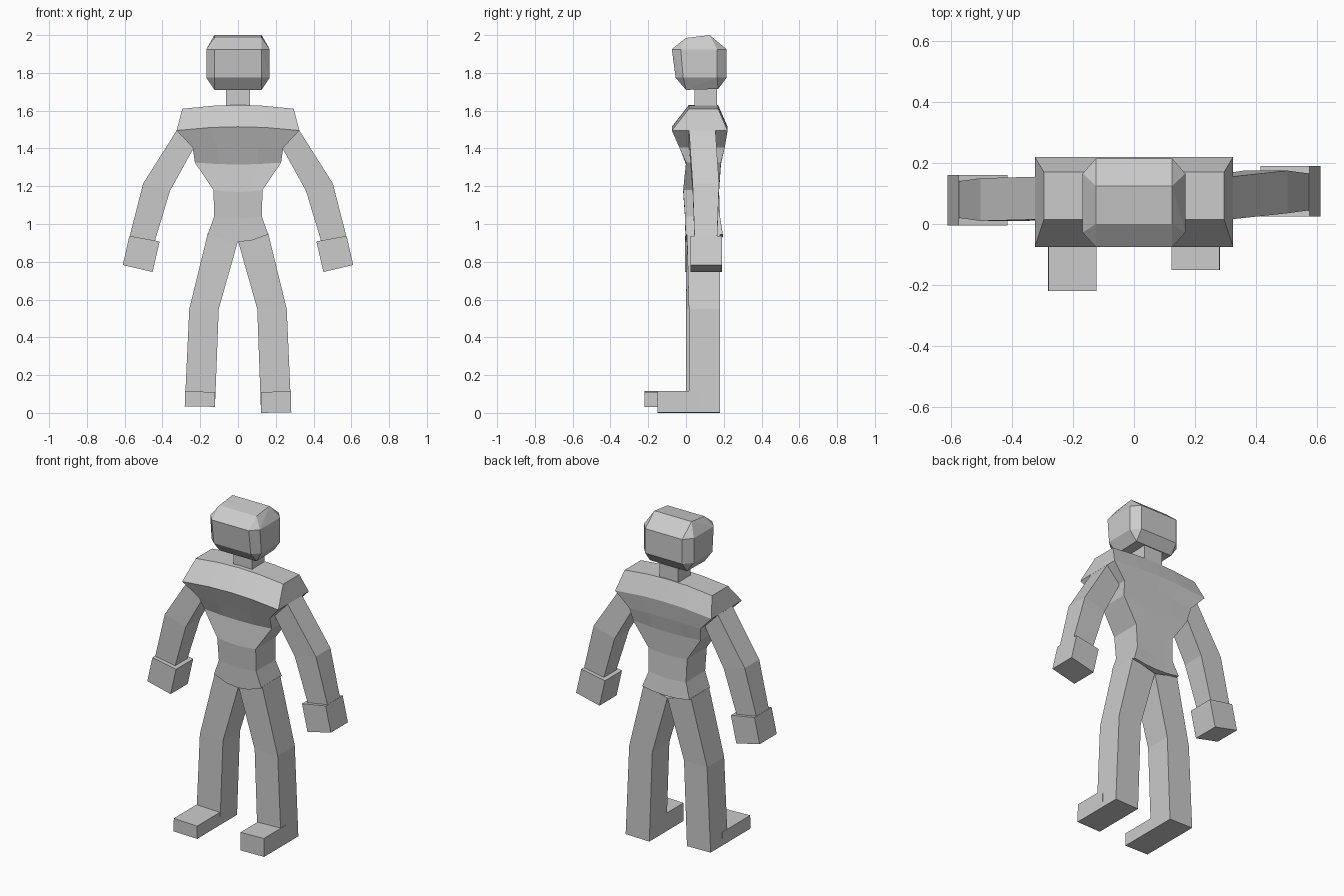
import bpy, bmesh

if "Cube" in bpy.data.objects:
    bpy.data.objects.remove(bpy.data.objects["Cube"])

grey = bpy.data.materials.new("light grey")
grey.diffuse_color = (0.6, 0.6, 0.6, 1)
grey.use_nodes = True
grey.node_tree.nodes["Principled BSDF"].inputs["Base Color"].default_value = grey.diffuse_color


def finish(name, bm):
    bmesh.ops.recalc_face_normals(bm, faces=bm.faces)
    me = bpy.data.meshes.new(name)
    bm.to_mesh(me)
    bm.free()
    me.materials.append(grey)
    bpy.context.collection.objects.link(bpy.data.objects.new(name, me))


def loft(name, rings):
    """Skin a list of closed rings and cap both ends."""
    bm = bmesh.new()
    vr = [[bm.verts.new(p) for p in r] for r in rings]
    n = len(vr[0])
    for a, b in zip(vr, vr[1:]):
        for i in range(n):
            j = (i + 1) % n
            bm.faces.new((a[i], a[j], b[j], b[i]))
    bm.faces.new(vr[0])
    bm.faces.new(vr[-1])
    finish(name, bm)


def bar(name, sections):
    """Limb from sections: outer (x, z), inner (x, z), front y, back y."""
    loft(name, [[(ox, y0, oz), (ix, y0, iz), (ix, y1, iz), (ox, y1, oz)]
                for ox, oz, ix, iz, y0, y1 in sections])


def torso_ring(hx, y0, y1, z_side, z_front, z_back):
    ts = (-1, -0.45, 0, 0.45, 1)
    row = lambda y, zc, cols: [(t * hx, y, z_side + (zc - z_side) * (1 - t * t)) for t in cols]
    return row(y0, z_front, ts) + row(y1, z_back, ts[::-1])


# Torso: half width, front y, back y, side z, middle z at front and back
loft("torso", [torso_ring(*s) for s in (
    (0.295, 0.015, 0.17, 1.61, 1.63, 1.63),
    (0.325, -0.075, 0.22, 1.495, 1.515, 1.515),
    (0.24, -0.035, 0.205, 1.405, 1.41, 1.41),
    (0.228, 0.0, 0.185, 1.325, 1.315, 1.315),
    (0.13, -0.015, 0.175, 1.18, 1.17, 1.17),
    (0.126, -0.005, 0.18, 1.04, 1.03, 1.03),
    (0.16, -0.003, 0.195, 0.945, 0.905, 0.93))])

# Neck
bar("neck", [(-0.063, z, 0.063, z, 0.045, 0.165) for z in (1.60, 1.74)])

# Head: hull of a side profile and two narrower cheek plates
profile = [(-0.075, 1.925), (0.0, 1.985), (0.125, 2.0), (0.215, 1.925),
           (0.215, 1.775), (0.17, 1.715), (0.0, 1.71), (-0.055, 1.775)]
cheek = [(-0.028, 1.925), (0.165, 1.925), (0.165, 1.775), (-0.015, 1.775)]
bm = bmesh.new()
for s in (-1, 1):
    for hx, pts in ((0.125, profile), (0.168, cheek)):
        for y, z in pts:
            bm.verts.new((s * hx, y, z))
bmesh.ops.convex_hull(bm, input=bm.verts)
bmesh.ops.dissolve_limit(bm, angle_limit=0.02, verts=bm.verts, edges=bm.edges)
finish("head", bm)

# Arms and hands, with a slight difference in pose between the sides
for side, s, dy, dh in (("left", -1, 0.0, 0.0), ("right", 1, 0.025, 0.03)):
    bar(side + "_arm", [
        (s * 0.315, 1.51, s * 0.225, 1.42, 0.015, 0.155),
        (s * 0.502, 1.215, s * 0.36, 1.175, 0.01 + dy, 0.15 + dy),
        (s * 0.575, 0.93, s * 0.44, 0.91, 0.02 + dy, 0.14 + dy)])
    bar(side + "_hand", [
        (s * 0.575, 0.937, s * 0.415, 0.908, -0.005 + dh, 0.16 + dh),
        (s * 0.61, 0.783, s * 0.452, 0.746, -0.005 + dh, 0.16 + dh)])

# Legs and feet, the left one lifted slightly and stepping forward
for side, s, dy, sole, toe in (("left", -1, 0.0, 0.035, -0.22), ("right", 1, 0.015, 0.003, -0.15)):
    bar(side + "_leg", [
        (s * 0.16, 0.95, 0.0, 0.91, 0.005, 0.18),
        (s * 0.258, 0.55, s * 0.102, 0.55, dy, 0.165 + dy),
        (s * 0.282, sole, s * 0.122, sole - 0.003, dy, 0.165 + dy)])
    bar(side + "_foot", [
        (s * 0.28, 0.115, s * 0.122, 0.11, toe, dy + 0.05),
        (s * 0.282, sole, s * 0.122, sole - 0.003, toe, dy + 0.05)])
